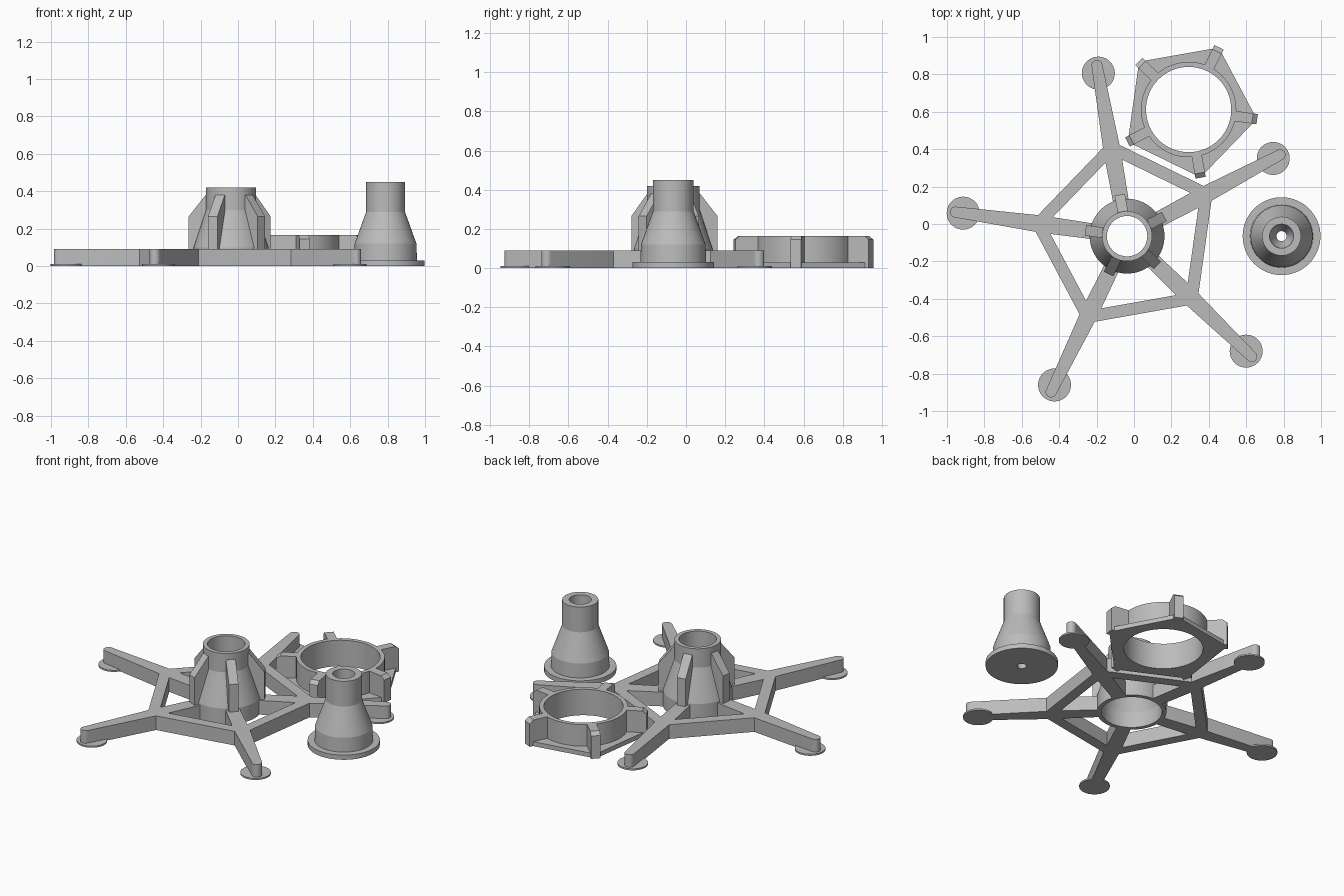
import bpy
import bmesh
from math import sin, cos, pi, radians
from mathutils import Matrix

if "Cube" in bpy.data.objects:
    bpy.data.objects.remove(bpy.data.objects["Cube"])

grey = bpy.data.materials.new("plain grey")
COLOUR = (0.5, 0.5, 0.5, 1)
grey.diffuse_color = COLOUR
grey.use_nodes = True
grey.node_tree.nodes["Principled BSDF"].inputs["Base Color"].default_value = COLOUR


def finish(name, bm, matrix):
    bmesh.ops.recalc_face_normals(bm, faces=bm.faces)
    mesh = bpy.data.meshes.new(name)
    bm.to_mesh(mesh)
    bm.free()
    mesh.materials.append(grey)
    obj = bpy.data.objects.new(name, mesh)
    bpy.context.collection.objects.link(obj)
    obj.matrix_world = matrix
    bpy.ops.object.select_all(action="DESELECT")
    obj.select_set(True)
    bpy.context.view_layer.objects.active = obj
    bpy.ops.object.shade_smooth_by_angle(angle=radians(15))
    return obj


def lathe(name, profile, matrix, sides=64):
    """Revolve a closed (radius, height) profile around z."""
    bm = bmesh.new()
    rings = [[bm.verts.new((r * cos(2 * pi * i / sides), r * sin(2 * pi * i / sides), z))
              for i in range(sides)] for r, z in profile]
    for a, b in zip(rings, rings[1:] + rings[:1]):
        for i in range(sides):
            j = (i + 1) % sides
            bm.faces.new((a[i], a[j], b[j], b[i]))
    return finish(name, bm, matrix)


def prism(name, points, offset, matrix):
    """Extrude a polygon of 3D points along an offset."""
    bm = bmesh.new()
    face = bm.faces.new([bm.verts.new(p) for p in points])
    geom = bmesh.ops.extrude_face_region(bm, geom=[face], use_keep_orig=True)["geom"]
    moved = [v for v in geom if isinstance(v, bmesh.types.BMVert)]
    bmesh.ops.translate(bm, verts=moved, vec=offset)
    return finish(name, bm, matrix)


def rib(name, outline, width, matrix):
    """Upright radial plate from an (r, z) outline."""
    return prism(name, [(r, -width / 2, z) for r, z in outline], (0, width, 0), matrix)


def spokes(centre, first):
    for k in range(5):
        yield centre @ Matrix.Rotation(radians(first + 72 * k), 4, "Z")


hub_at = Matrix.Translation((-0.037, -0.065, 0))
ring_at = Matrix.Translation((0.292, 0.612, 0))
funnel_at = Matrix.Translation((0.789, -0.065, 0))

# Hollow hub
lathe("hub", [(0.2, 0), (0.2, 0.1), (0.134, 0.3), (0.134, 0.42),
              (0.108, 0.42), (0.108, 0.3), (0.175, 0.1), (0.175, 0)], hub_at)

# Pentagon brace between the legs
frame_turn = hub_at @ Matrix.Rotation(radians(100), 4, "Z")
lathe("pentagon_brace", [(0.52, 0), (0.52, 0.09), (0.44, 0.09), (0.44, 0)], frame_turn, 5)

# Tapered legs with rounded tips, round feet and hub fins
tip = [(0.927 + 0.029 * cos(a), 0.029 * sin(a), 0)
       for a in (-pi / 2 + pi * i / 12 for i in range(13))]
leg = [(0.185, -0.042, 0), (0.46, -0.046, 0)] + tip + [(0.46, 0.046, 0), (0.185, 0.042, 0)]
fin = [(0.18, 0), (0.225, 0), (0.225, 0.265), (0.134, 0.38), (0.12, 0.38), (0.12, 0.3), (0.18, 0.12)]
for n, place in enumerate(spokes(hub_at, 100), 1):
    prism(f"leg_{n}", leg, (0, 0, 0.09), place)
    rib(f"hub_fin_{n}", fin, 0.056, place)
    disc = [(0.885 + 0.088 * cos(pi * i / 24), 0.088 * sin(pi * i / 24), 0) for i in range(48)]
    prism(f"foot_pad_{n}", disc, (0, 0, 0.01), place)

# Collar ring with its pentagon plate and chamfered tabs
lathe("collar_ring", [(0.255, 0), (0.255, 0.165), (0.228, 0.165), (0.228, 0)], ring_at)
plate_turn = ring_at @ Matrix.Rotation(radians(64), 4, "Z")
bm = bmesh.new()
SIDES = 60
levels = []
for z in (0, 0.028):
    outer, inner = [], []
    for i in range(SIDES):
        a = 2 * pi * i / SIDES
        r = 0.298 / cos(a % (2 * pi / 5) - pi / 5)
        outer.append(bm.verts.new((r * cos(a), r * sin(a), z)))
        inner.append(bm.verts.new((0.24 * cos(a), 0.24 * sin(a), z)))
    levels += [outer, inner]
bottom_out, bottom_in, top_out, top_in = levels
loop = [bottom_out, top_out, top_in, bottom_in]
for a, b in zip(loop, loop[1:] + loop[:1]):
    for i in range(SIDES):
        j = (i + 1) % SIDES
        bm.faces.new((a[i], a[j], b[j], b[i]))
finish("collar_plate", bm, plate_turn)
tab = [(0.24, 0), (0.37, 0), (0.37, 0.145), (0.345, 0.165), (0.24, 0.165)]
for n, place in enumerate(spokes(ring_at, 64), 1):
    rib(f"collar_tab_{n}", tab, 0.055, place)

# Flanged funnel with a stepped bore
lathe("funnel", [(0.208, 0), (0.208, 0.03), (0.168, 0.03), (0.165, 0.12), (0.104, 0.29),
                 (0.104, 0.45), (0.064, 0.45), (0.06, 0.2), (0.027, 0.12), (0.027, 0)], funnel_at)
